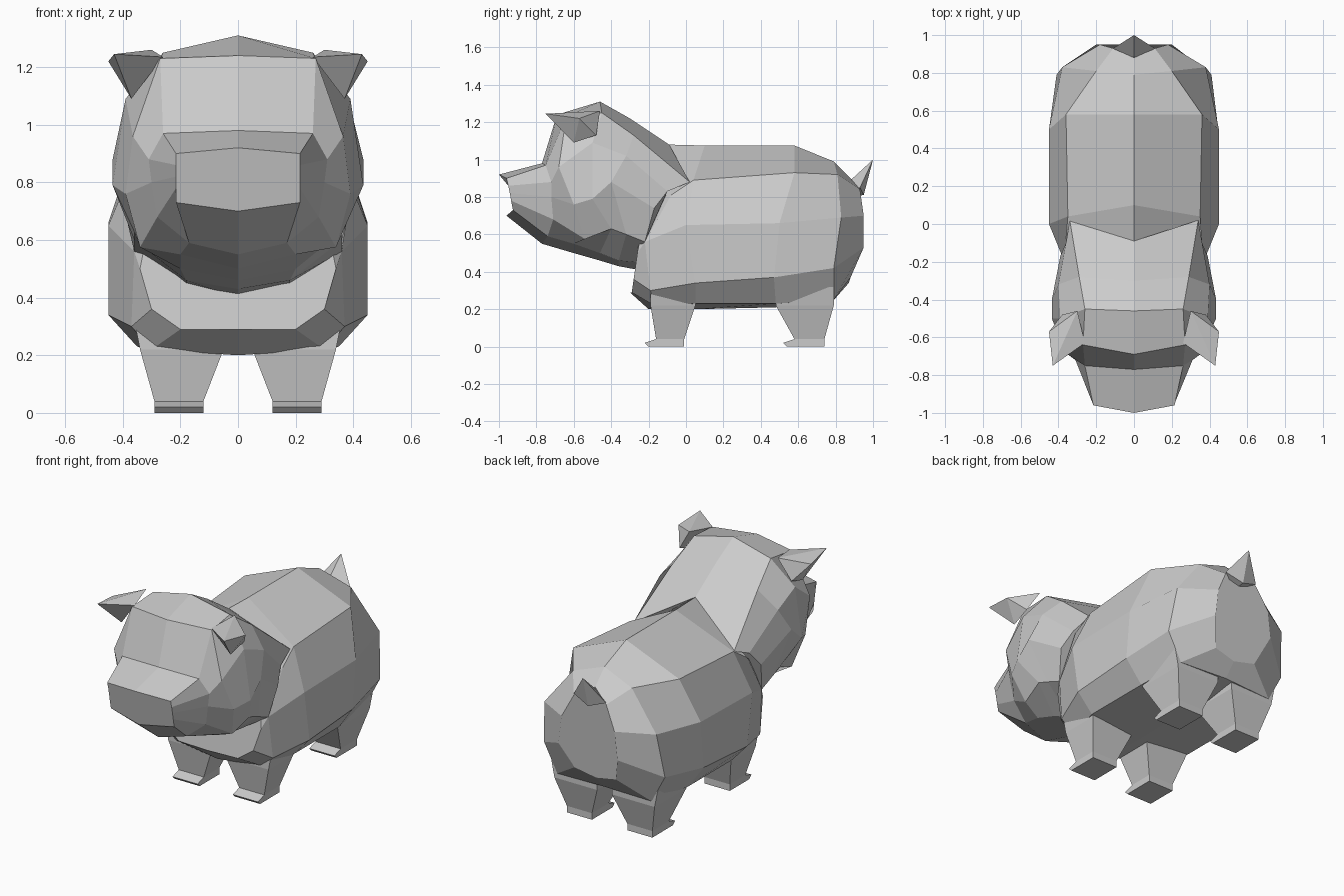
import bpy, bmesh


def finish(name, bm):
    bmesh.ops.recalc_face_normals(bm, faces=bm.faces)
    mesh = bpy.data.meshes.new(name)
    bm.to_mesh(mesh)
    bm.free()
    obj = bpy.data.objects.new(name, mesh)
    bpy.context.collection.objects.link(obj)
    return obj


def loft(name, rings):
    bm = bmesh.new()
    loops = [[bm.verts.new(p) for p in ring] for ring in rings]
    n = len(loops[0])
    for a, b in zip(loops, loops[1:]):
        for i in range(n):
            j = (i + 1) % n
            bm.faces.new((a[i], a[j], b[j], b[i]))
    bm.faces.new(loops[0])
    bm.faces.new(loops[-1])
    return finish(name, bm)


def hull(name, points):
    bm = bmesh.new()
    for p in points:
        bm.verts.new(p)
    bmesh.ops.convex_hull(bm, input=bm.verts)
    return finish(name, bm)


def whole(half):
    # half outline runs from bottom centre to top centre
    return half + [(-x, y, z) for x, y, z in reversed(half[1:-1])]


# body: chest to rump, half sections
body = [
    [(0, -.3, .29), (.2, -.29, .29), (.3, -.28, .36), (.34, -.26, .5), (.3, -.22, .7), (0, -.2, .95)],
    [(0, -.2, .2), (.3, -.17, .22), (.37, -.19, .3), (.36, -.22, .56), (.36, -.08, .81), (0, -.09, 1.08)],
    [(0, .05, .2), (.35, .05, .23), (.45, .05, .34), (.45, 0, .65), (.35, .04, .89), (0, .1, 1.075)],
    [(0, .48, .21), (.35, .48, .23), (.45, .47, .37), (.45, .5, .66), (.36, .58, .93), (0, .58, 1.075)],
    [(0, .8, .26), (.32, .79, .25), (.41, .79, .42), (.38, .83, .69), (.2, .81, .92), (0, .79, .99)],
    [(0, .87, .34), (.14, .88, .37), (.2, .95, .53), (.18, .95, .7), (.11, .93, .84), (0, .88, .9)],
]
loft("body", [whole(r) for r in body])

# head: flat nose to neck, half sections
head = [
    [(0, -.96, .7), (.215, -.925, .73), (.215, -.935, .78), (.215, -.942, .82), (.215, -.95, .86),
     (.215, -.96, .9), (0, -1, .92)],
    [(0, -.77, .55), (.17, -.74, .59), (.28, -.71, .68), (.3, -.72, .8), (.31, -.72, .88),
     (.26, -.75, .97), (0, -.77, .98)],
    [(0, -.6, .5), (.2, -.6, .55), (.34, -.54, .575), (.39, -.6, .76), (.365, -.68, .96),
     (.27, -.64, 1.23), (0, -.69, 1.24)],
    [(0, -.46, .46), (.2, -.46, .5), (.36, -.4, .63), (.435, -.5, .79), (.39, -.5, 1.09),
     (.26, -.45, 1.25), (0, -.46, 1.31)],
    [(0, -.36, .43), (.18, -.36, .46), (.36, -.32, .6), (.435, -.4, .88), (.4, -.32, 1.02),
     (.29, -.28, 1.13), (0, -.3, 1.22)],
    [(0, -.2, .4), (.18, -.25, .45), (.36, -.22, .56), (.39, -.17, .74), (.36, -.1, .83),
     (.34, .02, .88), (0, -.09, 1.08)],
]
loft("head", [whole(r) for r in head])

# tail
hull("tail", [(0, .88, .89), (.11, .93, .85), (-.11, .93, .85), (0, .95, .81), (0, .85, .8), (0, 1, 1)])


def leg(name, s, foot, top):
    # levels: z, inner x, outer x, front y, back y
    levels = [(0, .12, .29, foot[0] - .04, foot[1]), (.02, .12, .29, foot[0] - .06, foot[1]),
              (.04, .12, .29, foot[0], foot[1]), (.22, .05, .34, *top), (.32, .05, .36, *top)]
    loft(name, [[(s * a, f, z), (s * b, f, z), (s * b, r, z), (s * a, r, z)]
                for z, a, b, f, r in levels])


# paired parts
for side, s in (("right", 1), ("left", -1)):
    leg("front_leg_" + side, s, (-.16, -.01), (-.19, .05))
    leg("rear_leg_" + side, s, (.58, .74), (.48, .79))
    hull("ear_" + side, [(s * x, y, z) for x, y, z in (
        (.43, -.75, 1.245), (.26, -.63, 1.235), (.3, -.46, 1.26),
        (.45, -.57, 1.22), (.37, -.6, 1.09), (.38, -.48, 1.13))])
